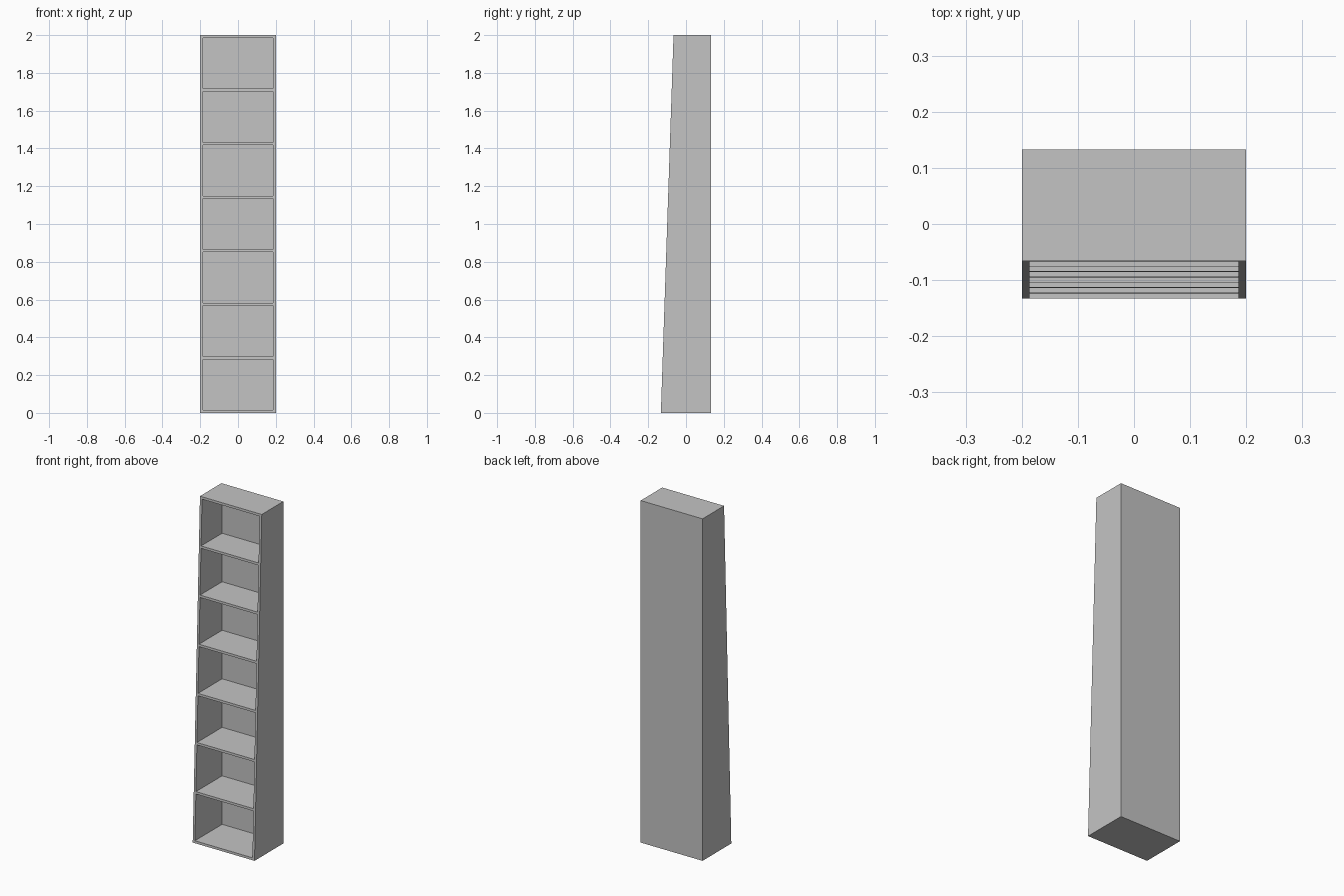
import bpy
import bmesh

HEIGHT, HALF_W, BACK = 2.0, 0.2, 0.133
THICK = 0.014
FRONT_LOW, FRONT_HIGH = -0.133, -0.066
BAYS = 7

cube = bpy.data.objects.get("Cube")
if cube:
    bpy.data.objects.remove(cube, do_unlink=True)

# One plain grey for the whole bookcase
grey = bpy.data.materials.new("plain grey")
grey.use_nodes = True
colour = (0.55, 0.55, 0.55, 1)
grey.diffuse_color = colour
grey.node_tree.nodes["Principled BSDF"].inputs["Base Color"].default_value = colour


def front_y(z):
    """Depth of the leaning front edge at a height."""
    return FRONT_LOW + (FRONT_HIGH - FRONT_LOW) * z / HEIGHT


def panel(name, profile, x0, x1):
    """Board made by pushing a (y, z) profile from x0 to x1."""
    bm = bmesh.new()
    face = bm.faces.new([bm.verts.new((x0, y, z)) for y, z in profile])
    out = bmesh.ops.extrude_face_region(bm, geom=[face])["geom"]
    verts = [v for v in out if isinstance(v, bmesh.types.BMVert)]
    bmesh.ops.translate(bm, verts=verts, vec=(x1 - x0, 0, 0))
    bmesh.ops.recalc_face_normals(bm, faces=bm.faces)
    mesh = bpy.data.meshes.new(name)
    bm.to_mesh(mesh)
    bm.free()
    mesh.materials.append(grey)
    obj = bpy.data.objects.new(name, mesh)
    bpy.context.collection.objects.link(obj)
    return obj


def sloped(z0, z1, back):
    """Profile whose front follows the lean."""
    return [(front_y(z0), z0), (back, z0), (back, z1), (front_y(z1), z1)]


# Tapered sides
inner = HALF_W - THICK
panel("left_side", sloped(0, HEIGHT, BACK), inner, HALF_W)
panel("right_side", sloped(0, HEIGHT, BACK), -HALF_W, -inner)

# Back board between the sides
inside = BACK - THICK
panel("back_panel", [(inside, 0), (BACK, 0), (BACK, HEIGHT), (inside, HEIGHT)], -inner, inner)

# Bottom, shelves and top, evenly spaced
pitch = (HEIGHT - THICK) / BAYS
for i in range(BAYS + 1):
    name = "bottom" if i == 0 else "top" if i == BAYS else f"shelf_{i}"
    z = i * pitch
    panel(name, sloped(z, z + THICK, inside), -inner, inner)
